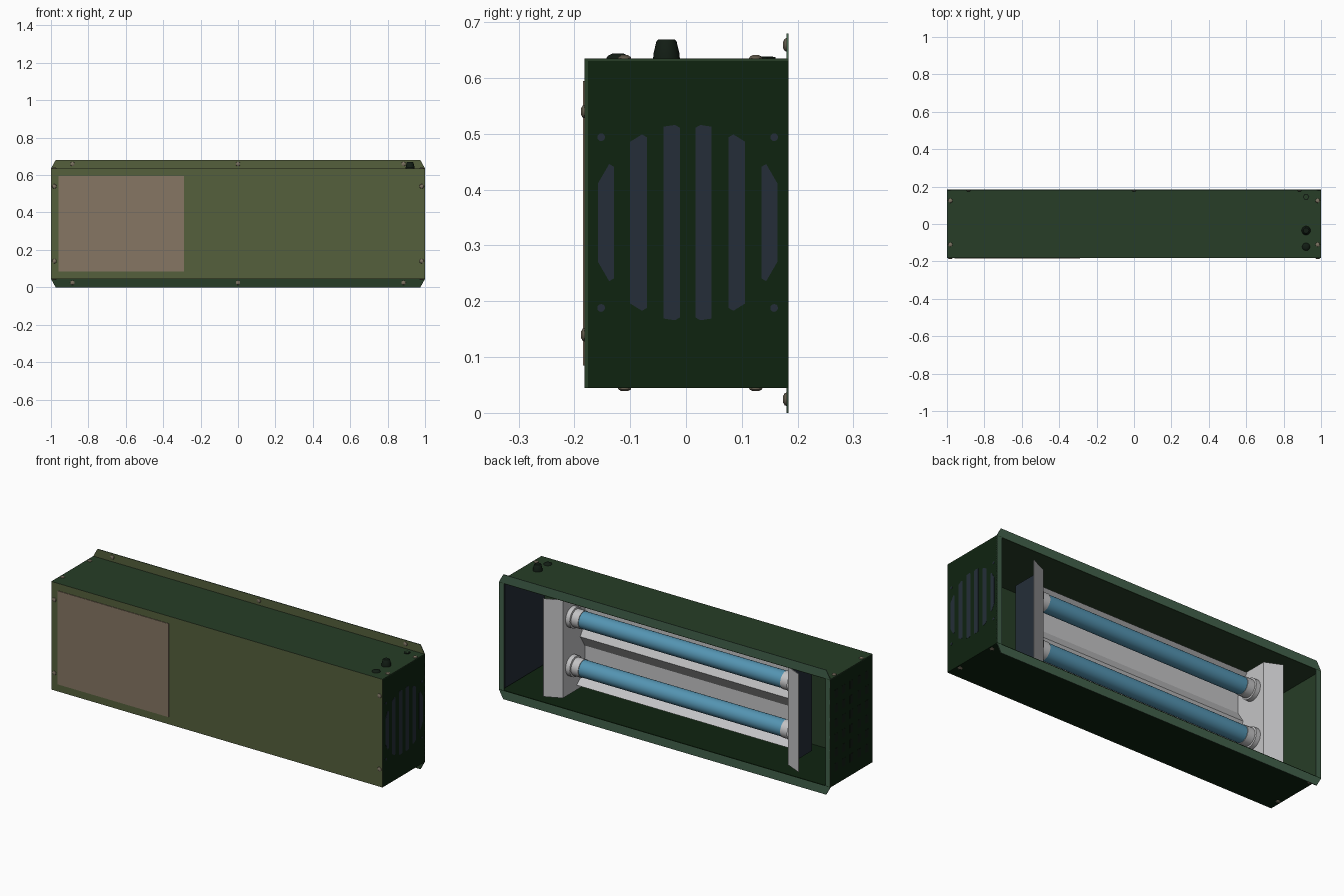
import bpy, bmesh, math
from mathutils import Vector

cube = bpy.data.objects.get("Cube")
if cube:
    bpy.data.objects.remove(cube)

COLOURS = {
    "olive": (0.09, 0.115, 0.045),
    "green": (0.02, 0.047, 0.02),
    "dark_green": (0.0045, 0.017, 0.005),
    "sage": (0.055, 0.12, 0.07),
    "brown": (0.24, 0.18, 0.125),
    "white": (0.55, 0.55, 0.56),
    "navy": (0.018, 0.027, 0.04),
    "blue": (0.09, 0.3, 0.45),
    "black": (0.006, 0.012, 0.007),
    "tan": (0.2, 0.17, 0.12),
}
MATS = {}
for key, rgb in COLOURS.items():
    m = bpy.data.materials.new(key)
    m.use_nodes = True
    m.diffuse_color = (*rgb, 1)
    m.node_tree.nodes["Principled BSDF"].inputs["Base Color"].default_value = (*rgb, 1)
    MATS[key] = m


def finish(name, bm, mats, rule=None, smooth=False):
    """Turn a bmesh into an object; rule maps a face normal to a material slot."""
    bmesh.ops.recalc_face_normals(bm, faces=bm.faces)
    if rule:
        for f in bm.faces:
            f.material_index = int(rule(f.normal))
    mesh = bpy.data.meshes.new(name)
    bm.to_mesh(mesh)
    bm.free()
    for key in mats:
        mesh.materials.append(MATS[key])
    ob = bpy.data.objects.new(name, mesh)
    bpy.context.collection.objects.link(ob)
    if smooth:
        bpy.ops.object.select_all(action="DESELECT")
        ob.select_set(True)
        bpy.context.view_layer.objects.active = ob
        bpy.ops.object.shade_smooth_by_angle(angle=math.radians(35))
    return ob


def prism(name, pts, axis, a, b, mats, rule=None):
    """Extrude a 2D outline along an axis; pts use the other two axes in order."""
    bm = bmesh.new()
    k = "xyz".index(axis)

    def at(p, d):
        c = list(p)
        c.insert(k, d)
        return bm.verts.new(c)
    face = bm.faces.new([at(p, a) for p in pts])
    ext = bmesh.ops.extrude_face_region(bm, geom=[face])
    move = Vector((0, 0, 0))
    move[k] = b - a
    verts = [v for v in ext["geom"] if isinstance(v, bmesh.types.BMVert)]
    bmesh.ops.translate(bm, verts=verts, vec=move)
    return finish(name, bm, mats, rule)


def box(name, x, y, z, mats, rule=None):
    outline = [(x[0], y[0]), (x[1], y[0]), (x[1], y[1]), (x[0], y[1])]
    return prism(name, outline, "z", z[0], z[1], mats, rule)


def lathe(name, origin, direction, profile, mat, sides=24, smooth=True):
    """Revolve (radius, height) points about a direction, with closed ends."""
    bm = bmesh.new()
    turn = Vector(direction).to_track_quat("Z", "Y")
    rings = []
    for r, h in profile:
        rings.append([bm.verts.new(Vector(origin) + turn @ Vector((
            r * math.cos(math.tau * i / sides), r * math.sin(math.tau * i / sides), h)))
            for i in range(sides)])
    for lo, hi in zip(rings, rings[1:]):
        for i in range(sides):
            j = (i + 1) % sides
            bm.faces.new((lo[i], lo[j], hi[j], hi[i]))
    bm.faces.new(rings[0])
    bm.faces.new(rings[-1])
    return finish(name, bm, [mat], None, smooth)


def screw(name, origin, direction):
    lathe(name, origin, direction, [(0.012, 0), (0.011, 0.003), (0.006, 0.006)], "tan", 12)


# Housing: open at the back
BOT, TOP, FRONT, BACK, T = 0.045, 0.635, -0.18, 0.184, 0.004
box("front_panel", (-1, 1), (FRONT - 0.002, FRONT + T), (BOT, TOP),
    ["green", "olive"], lambda n: n.y < -0.5)
box("top_panel", (-1, 1), (FRONT, BACK), (TOP - T, TOP), ["green"])
box("bottom_panel", (-1, 1), (FRONT, BACK), (BOT, BOT + T), ["dark_green"])
for side, s in (("left", 1), ("right", -1)):
    box(side + "_end_panel", sorted((s, s * (1 - T))), (FRONT, BACK), (BOT, TOP),
        ["green", "dark_green"], lambda n: n.x * s > 0.5)
    box(side + "_rear_lip", sorted((s, s * 0.97)), (BACK - T, BACK), (BOT, TOP), ["sage"])

# Rear mounting flanges with clipped corners
for name, inner, outer, front in (("top_flange", TOP, 0.68, "olive"),
                                  ("bottom_flange", BOT, 0, "green")):
    prism(name, [(-1, inner), (1, inner), (0.975, outer), (-0.975, outer)], "y",
          BACK - T, BACK, ["sage", front], lambda n: n.y < -0.5)
    for x in (-0.885, 0, 0.885):
        screw(name + "_screw", (x, BACK - T, (inner + outer) / 2 + 0.002), (0, -1, 0))

# Label pad on the front
box("front_pad", (-0.96, -0.29), (FRONT - 0.005, FRONT - 0.001), (0.085, 0.595), ["brown"])

# Case screws
for s in (-1, 1):
    for z in (0.14, 0.54):
        screw("front_screw", (s * 0.982, FRONT - 0.002, z), (0, -1, 0))
    for y in (-0.11, 0.125):
        screw("top_screw", (s * 0.982, y, TOP), (0, 0, 1))
        screw("bottom_screw", (s * 0.982, y, BOT), (0, 0, -1))

# Round grille of tall slots on the left end, with a filter behind it
MID_Y, MID_Z = 0.003, 0.341
for s in (-1, 1):
    for near, far, tall, short in ((0.014, 0.043, 0.175, 0.172),
                                   (0.073, 0.103, 0.158, 0.145),
                                   (0.132, 0.161, 0.105, 0.07)):
        bend = near + (far - near) * 0.3
        half = [(near, tall - 0.005), (bend, tall), (far, short)]
        loop = half + [(y, -z) for y, z in reversed(half)]
        prism("grille_slot", [(MID_Y + s * y, MID_Z + z) for y, z in loop], "x",
              0.998, 1.001, ["navy"])
    for z in (-0.153, 0.153):
        lathe("grille_hole", (0.998, MID_Y + s * 0.155, MID_Z + z), (1, 0, 0),
              [(0.007, 0), (0.007, 0.003)], "navy", 12)
box("filter_panel", (0.975, 0.994), (FRONT + 0.01, 0.17), (BOT + 0.01, TOP - 0.01), ["navy"])

# Small vent slots on the right end
for i in range(5):
    for j in range(6):
        y, z = -0.13 + i * 0.066, 0.14 + j * 0.08
        box("vent_slot", (-1.001, -0.998), (y - 0.014, y + 0.014),
            (z - 0.022, z + 0.022), ["black"])

# Controls on the top
lathe("knob", (0.92, -0.035, TOP), (0, 0, 1),
      [(0.024, 0), (0.023, 0.01), (0.018, 0.031), (0.015, 0.034)], "black", 16)
lathe("push_button", (0.92, -0.122, TOP), (0, 0, 1),
      [(0.021, 0), (0.018, 0.005), (0.01, 0.009)], "black", 20)
lathe("hex_nut", (0.92, 0.145, TOP), (0, 0, 1), [(0.018, 0), (0.018, 0.003)], "black", 6, False)
lathe("hex_nut_centre", (0.92, 0.145, TOP + 0.003), (0, 0, 1),
      [(0.011, 0), (0.011, 0.001)], "green", 16)

# Lamp end brackets: a plate with an angled outward lip, dark outside
ENDS = {1: 0.66, -1: -0.70}
for s, x in ENDS.items():
    path = [(x, -0.08), (x, 0.12), (x + s * 0.09, 0.16)]
    back = [(px + s * 0.003, py - 0.003) for px, py in reversed(path)]
    prism("lamp_bracket", path + back, "z", 0.065, 0.6, ["white", "navy"],
          lambda n: n.x * s > 0.8)

# Folded reflector behind the lamps
fold = [(0.0, 0.09), (-0.07, 0.15), (-0.07, 0.28), (-0.03, 0.343),
        (-0.07, 0.405), (-0.07, 0.535), (0.0, 0.595)]
prism("reflector", fold + [(y - 0.004, z) for y, z in reversed(fold)], "x",
      ENDS[-1], ENDS[1], ["white"])

# Two lamp tubes with stepped end caps
for z in (0.215, 0.48):
    lathe("lamp_tube", (ENDS[-1] + 0.05, 0.04, z), (1, 0, 0),
          [(0.045, 0), (0.045, ENDS[1] - ENDS[-1] - 0.1)], "blue", 32)
    for s, x in ENDS.items():
        lathe("lamp_cap", (x, 0.04, z), (-s, 0, 0),
              [(0.056, 0), (0.056, 0.025), (0.048, 0.027), (0.048, 0.07)], "white", 32)
